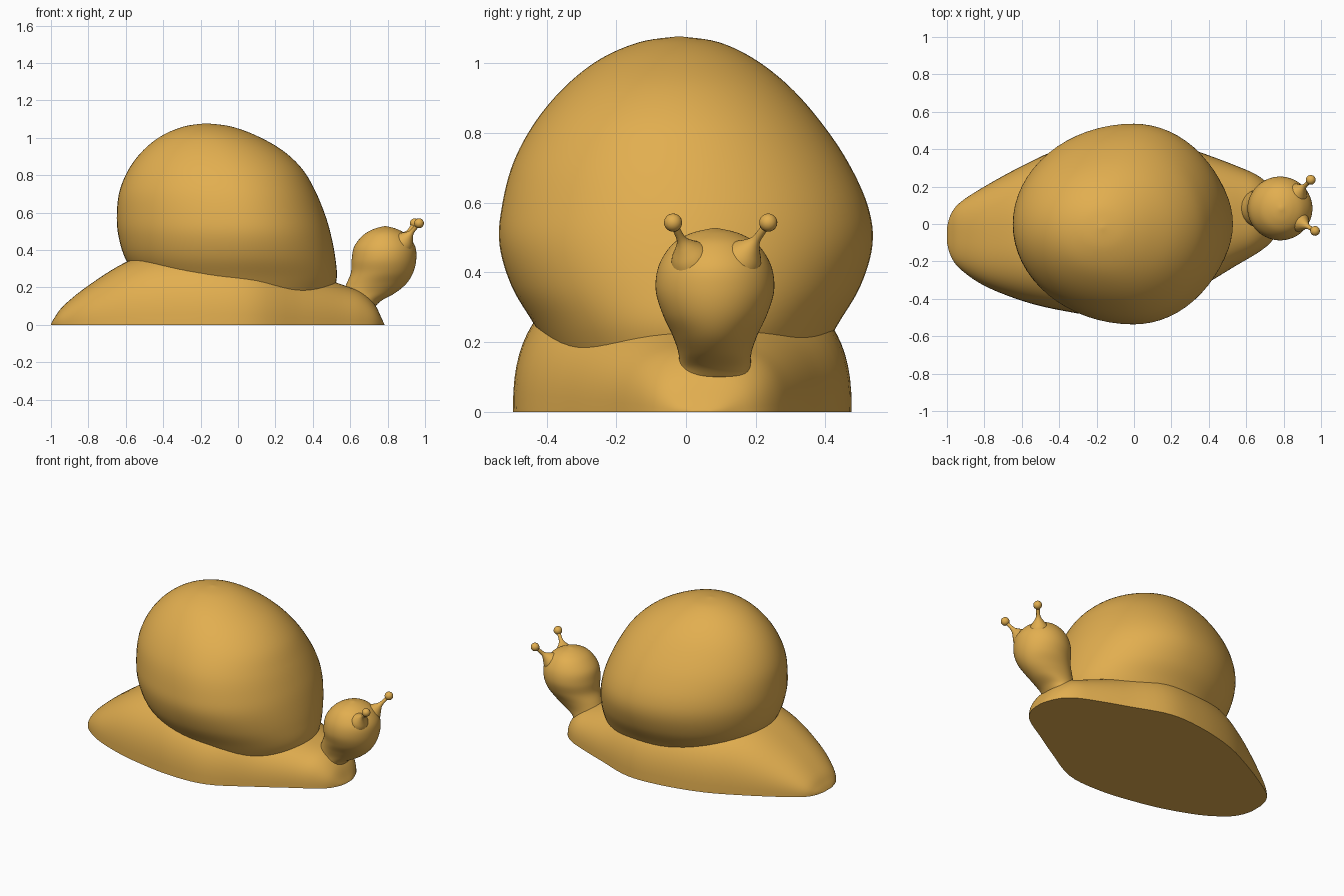
import bpy, bmesh, math
from mathutils import Vector

if "Cube" in bpy.data.objects:
    bpy.data.objects.remove(bpy.data.objects["Cube"])

ochre = bpy.data.materials.new("ochre clay")
ochre.diffuse_color = (0.76, 0.425, 0.079, 1)
ochre.use_nodes = True
ochre.node_tree.nodes["Principled BSDF"].inputs["Base Color"].default_value = ochre.diffuse_color


def smooth_rows(rows, steps):
    """Catmull-Rom resampling of a table of section values."""
    out = []
    n = len(rows)
    for i in range(n - 1):
        a, b, c, d = (rows[max(0, min(n - 1, i + k))] for k in (-1, 0, 1, 2))
        for s in range(steps):
            t = s / steps
            out.append([0.5 * (2 * q + (r - p) * t + (2 * p - 5 * q + 4 * r - u) * t * t
                               + (3 * q - p - 3 * r + u) * t ** 3)
                        for p, q, r, u in zip(a, b, c, d)])
    out.append(list(rows[-1]))
    return out


def loft(name, rings):
    """Skin closed rings of points and cap both ends."""
    bm = bmesh.new()
    vr = [[bm.verts.new(p) for p in ring] for ring in rings]
    n = len(vr[0])
    for a, b in zip(vr, vr[1:]):
        for i in range(n):
            j = (i + 1) % n
            bm.faces.new((a[i], a[j], b[j], b[i]))
    bm.faces.new(vr[0])
    bm.faces.new(vr[-1])
    bmesh.ops.recalc_face_normals(bm, faces=bm.faces[:])
    me = bpy.data.meshes.new(name)
    bm.to_mesh(me)
    bm.free()
    me.materials.append(ochre)
    ob = bpy.data.objects.new(name, me)
    bpy.context.collection.objects.link(ob)
    bpy.ops.object.select_all(action='DESELECT')
    ob.select_set(True)
    bpy.context.view_layer.objects.active = ob
    bpy.ops.object.shade_smooth_by_angle(angle=math.radians(50))
    return ob


def stacked(name, rows, n=64):
    """Loft upward; rows are z, x min, x max, half depth, x of widest point, y centre."""
    rings = []
    for z, x0, x1, hy, xc, yc in smooth_rows(rows, 6):
        ring = []
        for i in range(n):
            a = 2 * math.pi * i / n
            c = math.cos(a)
            ring.append((xc + c * ((x1 - xc) if c > 0 else (xc - x0)),
                         yc + hy * math.sin(a), z))
        rings.append(ring)
    return loft(name, rings)


# Shell: lopsided dome
stacked("shell", [
    (0.15, -0.46, 0.50, 0.38, 0, 0), (0.25, -0.535, 0.528, 0.435, 0, 0),
    (0.36, -0.605, 0.520, 0.50, 0, 0), (0.48, -0.640, 0.497, 0.535, 0, 0),
    (0.59, -0.648, 0.465, 0.525, -0.01, -0.003), (0.716, -0.633, 0.413, 0.48, -0.03, -0.015),
    (0.834, -0.583, 0.343, 0.408, -0.06, -0.023), (0.935, -0.505, 0.235, 0.32, -0.10, -0.025),
    (1.013, -0.404, 0.095, 0.220, -0.14, -0.025), (1.061, -0.286, -0.04, 0.112, -0.165, -0.02),
    (1.077, -0.175, -0.165, 0.005, -0.17, -0.02)])

# Head with narrow neck
stacked("head", [
    (0.10, 0.55, 0.735, 0.115, 0.65, 0.083), (0.13, 0.55, 0.768, 0.104, 0.66, 0.083),
    (0.17, 0.56, 0.84, 0.105, 0.69, 0.083), (0.22, 0.58, 0.90, 0.122, 0.73, 0.083),
    (0.28, 0.604, 0.937, 0.15, 0.77, 0.083), (0.35, 0.608, 0.953, 0.17, 0.78, 0.083),
    (0.42, 0.622, 0.947, 0.161, 0.785, 0.083), (0.48, 0.67, 0.905, 0.123, 0.785, 0.083),
    (0.512, 0.725, 0.85, 0.07, 0.787, 0.083), (0.527, 0.78, 0.795, 0.008, 0.787, 0.083)])

# Body: tapered foot with a flat sole; rows are x, y min, y max, height
body_rows = [
    (-1.0, -0.10, -0.02, 0.004), (-0.98, -0.17, 0.05, 0.04), (-0.93, -0.24, 0.115, 0.105),
    (-0.8, -0.33, 0.20, 0.21), (-0.6, -0.41, 0.31, 0.335), (-0.4, -0.46, 0.40, 0.40),
    (-0.15, -0.495, 0.46, 0.42), (0.1, -0.475, 0.47, 0.39), (0.35, -0.34, 0.385, 0.29),
    (0.55, -0.22, 0.31, 0.217), (0.66, -0.155, 0.26, 0.175), (0.73, -0.10, 0.20, 0.11),
    (0.77, -0.035, 0.12, 0.03), (0.782, 0.02, 0.07, 0.004)]
rings = []
for x, y0, y1, h in smooth_rows(body_rows, 5):
    c, w = (y0 + y1) / 2, (y1 - y0) / 2
    ring = []
    for i in range(41):
        a = math.pi * i / 40
        ca = math.cos(a)
        ring.append((x, c + w * math.copysign(abs(ca) ** 0.78, ca),
                     h * max(0.0, math.sin(a)) ** 0.78 if 0 < i < 40 else 0.0))
    rings.append(ring)
loft("body", rings)

# Eye stalks: flared stem ending in a ball
for name, base, tip in (("left_eye_stalk", (0.87, 0.16, 0.437), (0.945, 0.236, 0.543)),
                        ("right_eye_stalk", (0.88, 0.015, 0.437), (0.968, -0.037, 0.543))):
    base, tip = Vector(base), Vector(tip)
    axis = (tip - base).normalized()
    u = axis.orthogonal().normalized()
    v = axis.cross(u)
    length, r = (tip - base).length, 0.026
    prof = smooth_rows([(0, 0.062), (0.025, 0.05), (0.05, 0.031), (0.07, 0.018), (0.09, 0.012),
                        (length - 0.024, 0.011)], 4)
    prof += [(length - r * math.cos(t), r * math.sin(t))
             for t in (math.radians(25 + 12.8 * i) for i in range(13))]
    loft(name, [[base + axis * d + (u * math.cos(a) + v * math.sin(a)) * max(q, 0.0005)
                 for a in (2 * math.pi * i / 24 for i in range(24))] for d, q in prof])
